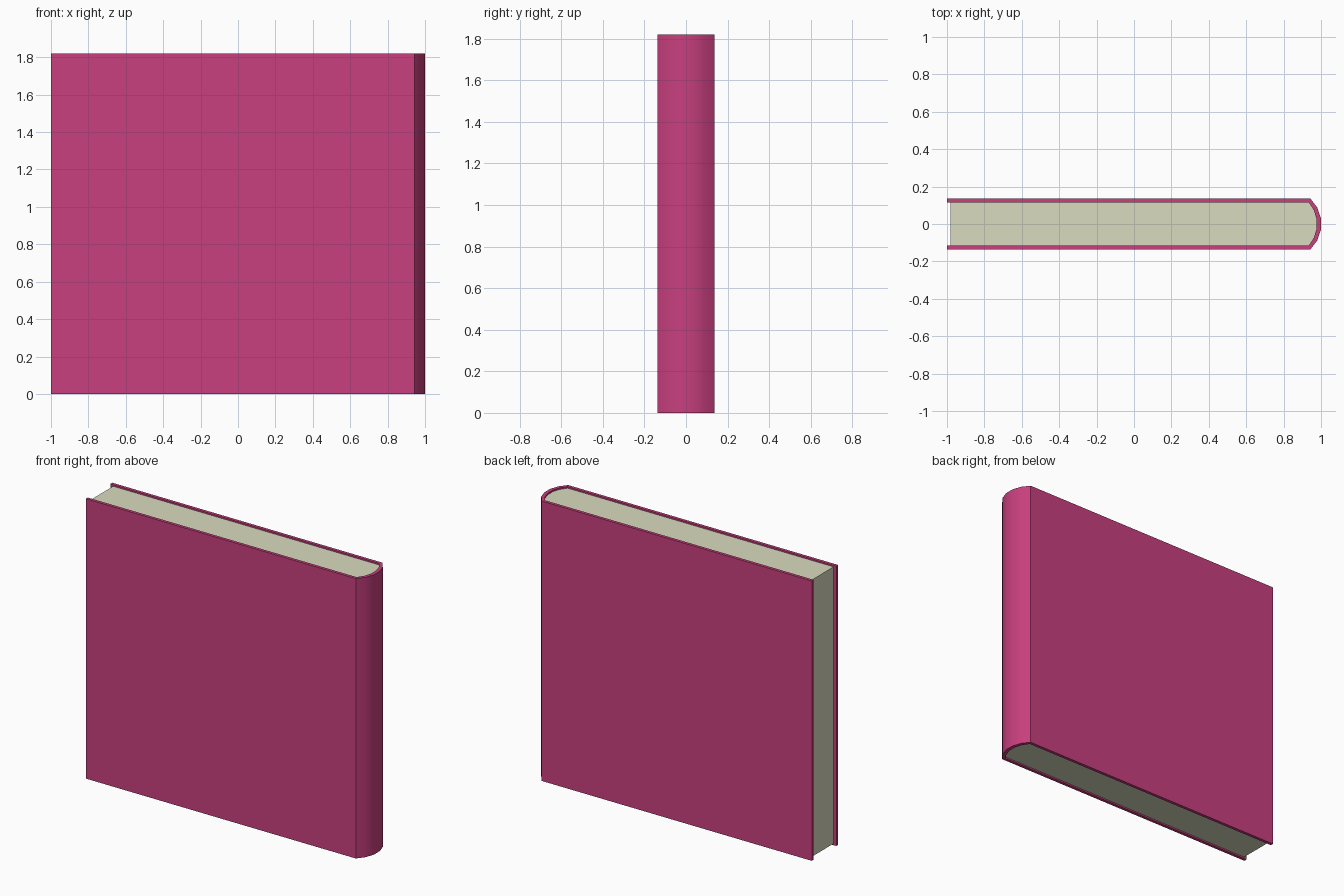
import bpy, math

if "Cube" in bpy.data.objects:
    bpy.data.objects.remove(bpy.data.objects["Cube"])

HEIGHT = 1.82
STEPS = 5


def material(name, rgb):
    m = bpy.data.materials.new(name)
    m.diffuse_color = (*rgb, 1)
    m.use_nodes = True
    m.node_tree.nodes["Principled BSDF"].inputs["Base Color"].default_value = m.diffuse_color
    return m


def spine_arc(x0, x1, half):
    """Arc from (x0, -half) to (x0, half) bulging out to x1."""
    d = x1 - x0
    r = (half * half + d * d) / (2 * d)
    a = math.asin(half / r)
    pts = []
    for i in range(STEPS + 1):
        t = -a + 2 * a * i / STEPS
        pts.append((x1 - r + r * math.cos(t), r * math.sin(t)))
    return pts


def extrude(name, profile, z0, z1, mat):
    n = len(profile)
    verts = [(x, y, z) for z in (z0, z1) for x, y in profile]
    faces = [tuple(reversed(range(n))), tuple(range(n, 2 * n))]
    faces += [(i, (i + 1) % n, (i + 1) % n + n, i + n) for i in range(n)]
    mesh = bpy.data.meshes.new(name)
    mesh.from_pydata(verts, [], faces)
    mesh.materials.append(mat)
    ob = bpy.data.objects.new(name, mesh)
    bpy.context.collection.objects.link(ob)
    bpy.ops.object.select_all(action='DESELECT')
    bpy.context.view_layer.objects.active = ob
    ob.select_set(True)
    bpy.ops.object.shade_smooth_by_angle(angle=math.radians(24))
    return ob


pink = material("cover_pink", (0.58, 0.05, 0.21))
cream = material("paper_cream", (0.69, 0.71, 0.52))

outer = spine_arc(0.943, 1.002, 0.136)
inner = spine_arc(0.934, 0.978, 0.116)

# cover: U-shaped shell with two boards and a rounded spine
shell = [(-1, -0.136)] + outer + [(-1, 0.136), (-1, 0.116)]
shell += inner[::-1] + [(-1, -0.116)]
extrude("cover", shell, 0, HEIGHT, pink)

# page block: set slightly inside the cover edges
pages = [(-0.98, -0.116)] + inner + [(-0.98, 0.116)]
extrude("pages", pages, 0.01, HEIGHT - 0.01, cream)
